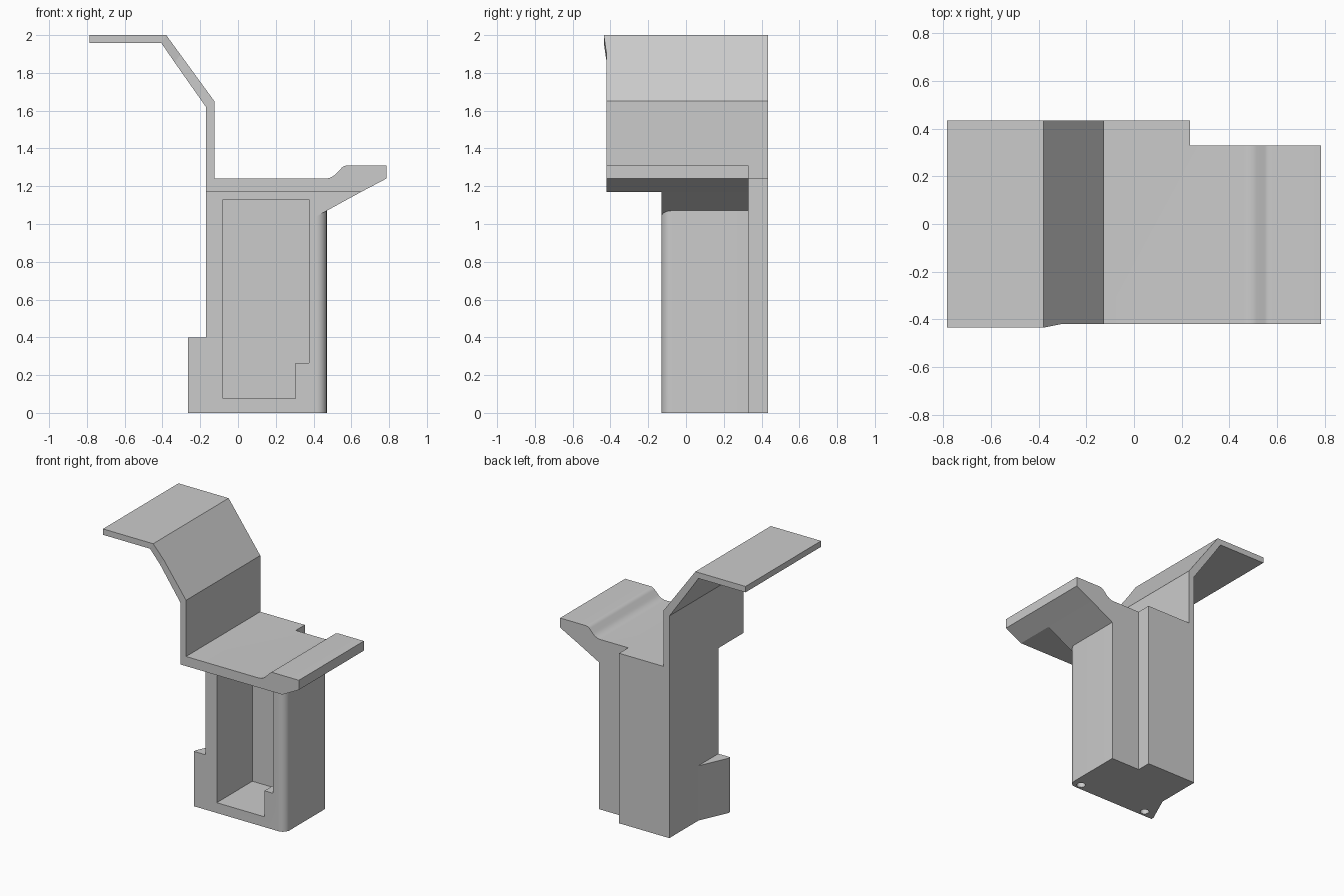
import bpy, bmesh, math
from mathutils import Vector

cube = bpy.data.objects.get("Cube")
if cube:
    bpy.data.objects.remove(cube, do_unlink=True)

grey = bpy.data.materials.new("light_grey")
grey.use_nodes = True
colour = (0.6, 0.6, 0.6, 1)
grey.diffuse_color = colour
grey.node_tree.nodes["Principled BSDF"].inputs["Base Color"].default_value = colour


def prism(name, outline, lo, hi, axis="z", taper=None):
    """Extrude an outline along z (outline in x, y) or along y (outline in x, z)."""
    def place(p, t):
        return Vector((p[0], p[1], t)) if axis == "z" else Vector((p[0], t, p[1]))
    bm = bmesh.new()
    starts = taper or [lo] * len(outline)
    a = [bm.verts.new(place(p, s)) for p, s in zip(outline, starts)]
    b = [bm.verts.new(place(p, hi)) for p in outline]
    bm.faces.new(a)
    bm.faces.new(b)
    for i in range(len(a)):
        j = (i + 1) % len(a)
        bm.faces.new((a[i], a[j], b[j], b[i]))
    bmesh.ops.recalc_face_normals(bm, faces=bm.faces)
    mesh = bpy.data.meshes.new(name)
    bm.to_mesh(mesh)
    bm.free()
    mesh.materials.append(grey)
    obj = bpy.data.objects.new(name, mesh)
    bpy.context.collection.objects.link(obj)
    return obj


def combine(obj, other, operation):
    """Apply a boolean and drop the helper object."""
    other.hide_render = True
    bpy.context.view_layer.objects.active = obj
    mod = obj.modifiers.new(operation, "BOOLEAN")
    mod.operation, mod.object, mod.solver = operation, other, "EXACT"
    bpy.ops.object.modifier_apply(modifier=mod.name)
    bpy.data.objects.remove(other, do_unlink=True)


def arc(cx, cy, r, start, end, n):
    angles = [math.radians(start + (end - start) * i / n) for i in range(n + 1)]
    return [(cx + r * math.cos(t), cy + r * math.sin(t)) for t in angles]


LEFT, FRONT, BACK, STEP = -0.17, -0.13, 0.435, 0.33
UNDER, TOP = 1.17, 1.24

# Hollow column with one rounded front corner and a stepped back
plan = [(LEFT, FRONT)] + arc(0.415, FRONT + 0.055, 0.055, -90, 0, 10)
plan += [(0.47, STEP), (0.235, STEP), (0.235, BACK), (LEFT, BACK)]
column = prism("column", plan, 0, UNDER)

# Side foot
foot = [(LEFT + 0.03, FRONT), (-0.265, FRONT), (-0.265, -0.11), (LEFT, 0.1), (LEFT + 0.03, 0.1)]
combine(column, prism("foot", foot, 0, 0.4), "UNION")

# Sloped support below the seat lip
wedge = [(0.40, UNDER), (0.40, 1.032), (0.652, UNDER)]
combine(column, prism("lip_support", wedge, FRONT, STEP, "y"), "UNION")

# Front opening with a ledge in its lower corner
opening = [(-0.08, 0.075), (0.305, 0.075), (0.305, 0.265), (0.375, 0.265), (0.375, 1.13), (-0.08, 1.13)]
combine(column, prism("opening", opening, -0.3, 0.28, "y"), "DIFFERENCE")

# Blind holes in the base
for x in (-0.165, 0.40):
    combine(column, prism("hole", arc(x, -0.085, 0.03, 0, 345, 23), -0.1, 0.2), "DIFFERENCE")

# Seat plate with a raised, smoothly rising lip
profile = [(LEFT, UNDER), (0.652, UNDER), (0.785, TOP), (0.785, 1.31)]
profile += arc(0.58, 1.265, 0.045, 90, 142, 6)
profile += arc(0.458, 1.325, 0.085, -38, -90, 6) + [(LEFT, TOP)]
seat = prism("seat", profile, -0.42, BACK, "y")
notch = [(0.235, STEP), (1, STEP), (1, 0.6), (0.235, 0.6)]
combine(seat, prism("notch", notch, 1, 1.5), "DIFFERENCE")

# Bent arm: upright with lower slope, tapered upper slope, flat top
upright = [(LEFT, TOP), (-0.125, TOP), (-0.125, 1.65), (-0.305, 1.897), (-0.335, 1.855), (LEFT, 1.62)]
prism("arm_upright", upright, -0.42, BACK, "y")
slope = [(-0.335, 1.855), (-0.305, 1.897), (-0.38, 2.0), (-0.405, 1.957)]
prism("arm_slope", slope, -0.42, BACK, "y", taper=[-0.42, -0.42, -0.435, -0.435])
flat = [(-0.405, 1.957), (-0.38, 2.0), (-0.785, 2.0), (-0.785, 1.957)]
prism("arm_top", flat, -0.435, BACK, "y")

# Smooth the fillets, keep the hard edges
for obj in bpy.context.collection.objects:
    obj.select_set(obj.type == "MESH")
bpy.context.view_layer.objects.active = seat
bpy.ops.object.shade_smooth_by_angle(angle=math.radians(25))
